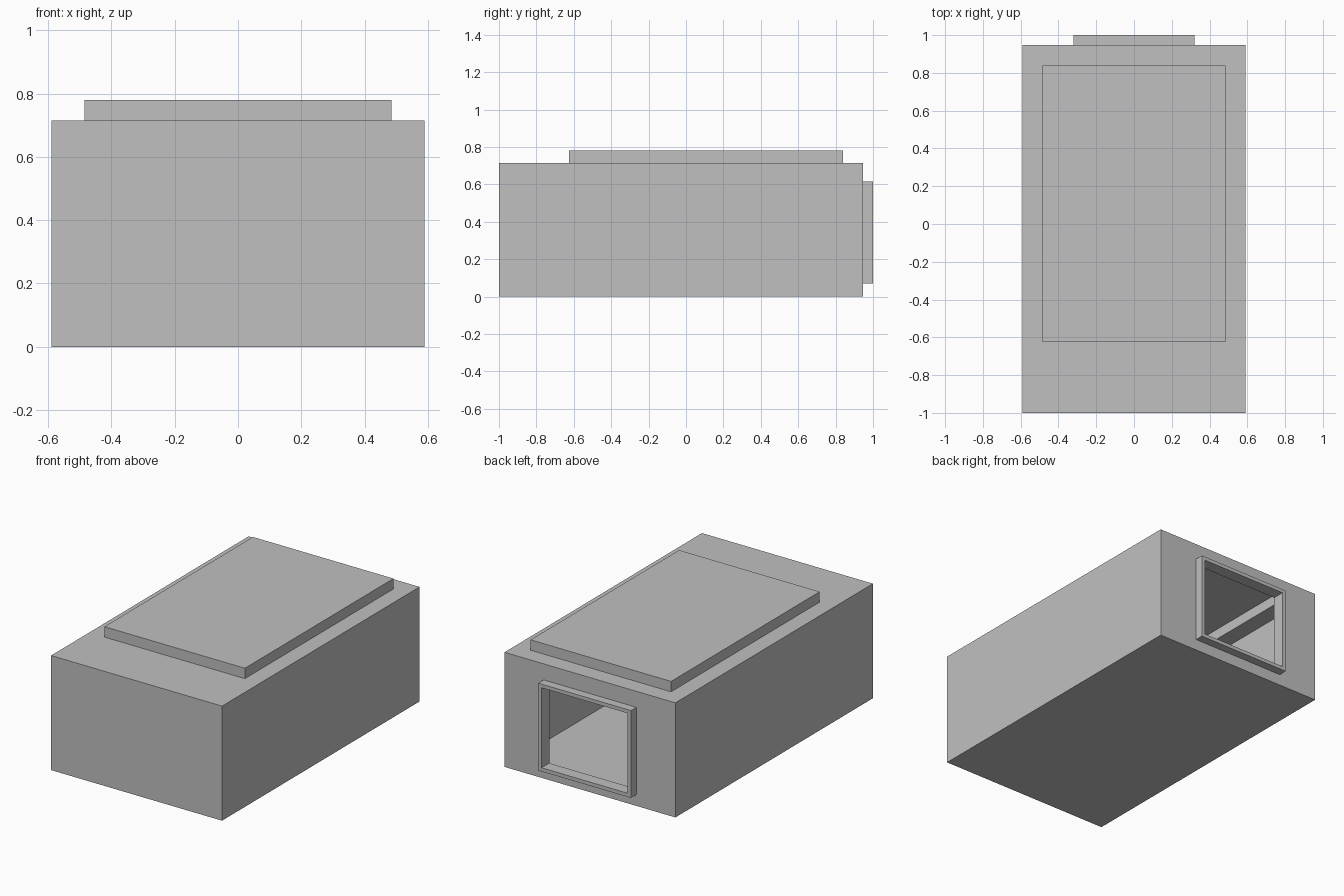
import bpy
from mathutils import Vector

WALL = 0.023

default = bpy.data.objects.get("Cube")
if default:
    bpy.data.objects.remove(default, do_unlink=True)

grey = bpy.data.materials.new("light grey")
grey.use_nodes = True
grey.diffuse_color = (0.53, 0.53, 0.53, 1)
grey.node_tree.nodes["Principled BSDF"].inputs["Base Color"].default_value = grey.diffuse_color


def box(name, low, high):
    low, high = Vector(low), Vector(high)
    bpy.ops.mesh.primitive_cube_add(size=1)
    obj = bpy.context.object
    obj.name = name
    for v in obj.data.vertices:
        v.co = (low + high) / 2 + v.co * (high - low)
    obj.data.materials.append(grey)
    return obj


def carve(obj, *cuts):
    """Subtract boxes, given as (low, high) corners, from an object."""
    for low, high in cuts:
        cutter = box("cutter", low, high)
        cutter.hide_render = True
        mod = obj.modifiers.new("carve", "BOOLEAN")
        mod.operation = "DIFFERENCE"
        mod.solver = "EXACT"
        mod.object = cutter
        bpy.context.view_layer.objects.active = obj
        bpy.ops.object.modifier_apply(modifier=mod.name)
        bpy.data.objects.remove(cutter, do_unlink=True)


# Outer extents of the three parts
X, FRONT, BACK, TOP = 0.59, -1, 0.947, 0.715
PX, P_FRONT, P_BACK, P_TOP = 0.485, -0.625, 0.84, 0.78
FX, F_LOW, F_HIGH, F_END = 0.32, 0.07, 0.615, 1

# Hollow space under the raised panel, and the rear opening
panel_void = ((-PX + WALL, P_FRONT + WALL, 0.5), (PX - WALL, P_BACK - WALL, P_TOP - WALL))
opening = ((-FX + WALL, 0.7, F_LOW + WALL), (FX - WALL, 1.2, F_HIGH - WALL))

# Hollow main body
body = box("body", (-X, FRONT, 0), (X, BACK, TOP))
interior = ((-X + WALL, FRONT + WALL, WALL), (X - WALL, BACK - WALL, TOP - WALL))
carve(body, interior, panel_void, opening)

# Raised roof panel, open underneath
panel = box("roof_panel", (-PX, P_FRONT, TOP), (PX, P_BACK, P_TOP))
carve(panel, panel_void)

# Frame around the rear opening
frame = box("back_frame", (-FX, BACK, F_LOW), (FX, F_END, F_HIGH))
carve(frame, opening)
